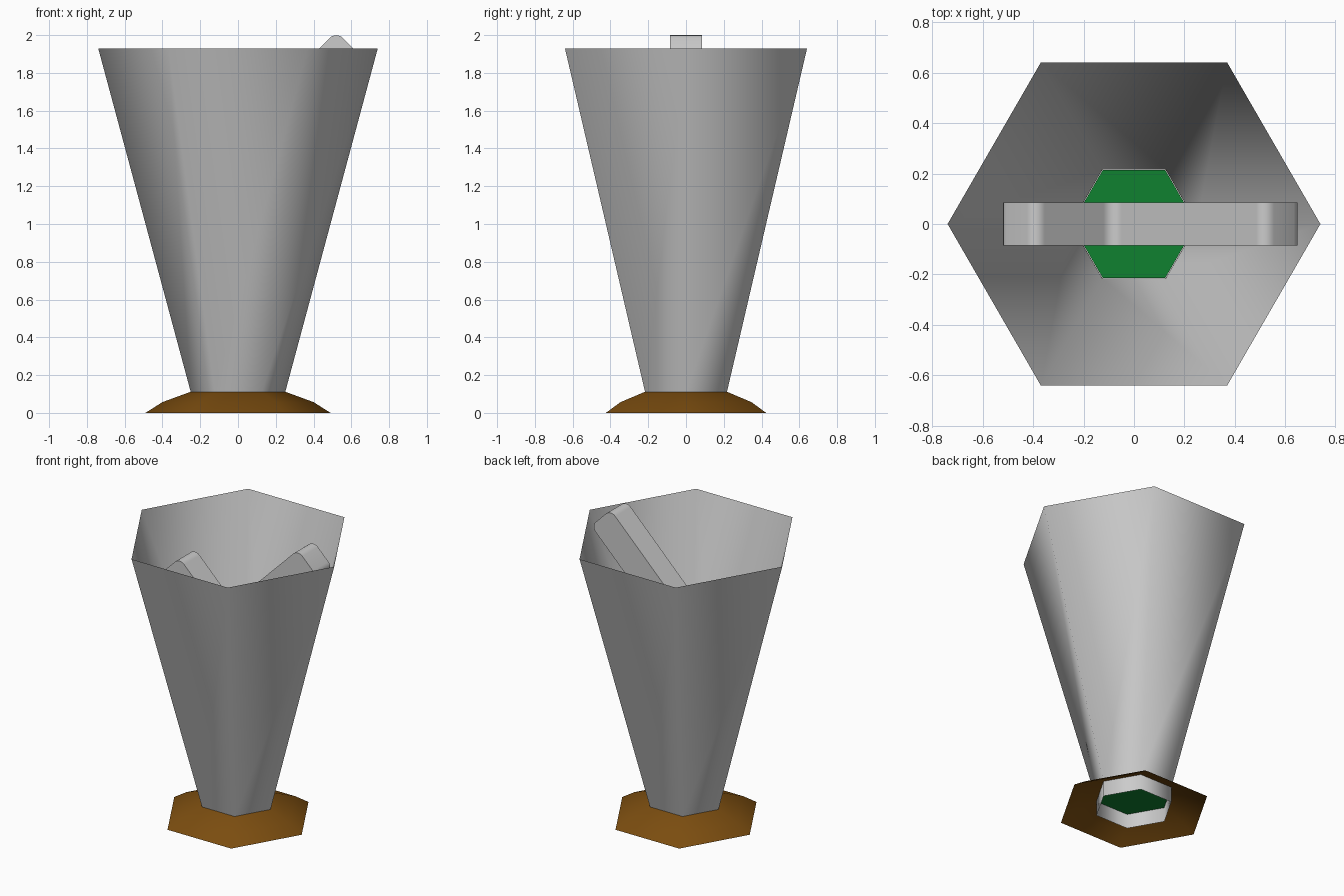
import bpy, bmesh, math
from mathutils import Vector

if "Cube" in bpy.data.objects:
    bpy.data.objects.remove(bpy.data.objects["Cube"])


def finish(name, bm, color=None, angle=None):
    bmesh.ops.recalc_face_normals(bm, faces=bm.faces)
    mesh = bpy.data.meshes.new(name)
    bm.to_mesh(mesh)
    bm.free()
    obj = bpy.data.objects.new(name, mesh)
    bpy.context.collection.objects.link(obj)
    if color:
        mat = bpy.data.materials.new(name + "_color")
        mat.diffuse_color = color
        mat.use_nodes = True
        mat.node_tree.nodes["Principled BSDF"].inputs["Base Color"].default_value = mat.diffuse_color
        mesh.materials.append(mat)
    bpy.ops.object.select_all(action='DESELECT')
    obj.select_set(True)
    bpy.context.view_layer.objects.active = obj
    if angle:
        bpy.ops.object.shade_smooth_by_angle(angle=math.radians(angle))
    return obj


def hex_ring(bm, r, z):
    return [bm.verts.new((r * math.cos(i * math.pi / 3), r * math.sin(i * math.pi / 3), z))
            for i in range(6)]


def hex_shell(name, profile, color=None, angle=75):
    """Open six-sided shell through (radius, height) points."""
    bm = bmesh.new()
    rings = [hex_ring(bm, r, z) for r, z in profile]
    for a, b in zip(rings, rings[1:]):
        for i in range(6):
            j = (i + 1) % 6
            bm.faces.new((a[i], a[j], b[j], b[i]))
    return finish(name, bm, color, angle)


def rounded(corners, r, steps=6):
    """Round the right-angled corners of a polygon."""
    pts = []
    for i, c in enumerate(corners):
        p = Vector(c)
        a = (Vector(corners[(i + 1) % len(corners)]) - p).normalized()
        b = (Vector(corners[i - 1]) - p).normalized()
        center = p + r * (a + b)
        for k in range(steps + 1):
            t = k / steps * math.pi / 2
            pts.append(center - r * (a * math.cos(t) + b * math.sin(t)))
    return pts


# Tapered cup and the short sleeve below it
hex_shell("cup", [(0.25, 0.11), (0.74, 1.93)])
hex_shell("sleeve", [(0.25, 0.005), (0.25, 0.11)])

# Hollow flared foot
hex_shell("foot", [(0.49, 0.0), (0.40, 0.057), (0.25, 0.112)], (0.20, 0.075, 0.005, 1))

# Green floor
bm = bmesh.new()
bm.faces.new(hex_ring(bm, 0.248, 0.105))
finish("floor", bm, (0.005, 0.22, 0.03, 1))

# Tick-shaped bar inside the cup, extruded along y
corners = [(0.52, 2.02), (0.67, 1.87), (-0.085, 1.115),
           (-0.54, 1.57), (-0.39, 1.72), (-0.085, 1.415)]
bm = bmesh.new()
face = bm.faces.new([bm.verts.new((p.x, -0.085, p.y)) for p in rounded(corners, 0.05)])
ext = bmesh.ops.extrude_face_region(bm, geom=[face], use_keep_orig=True)
bmesh.ops.translate(bm, vec=(0, 0.17, 0),
                    verts=[v for v in ext["geom"] if isinstance(v, bmesh.types.BMVert)])
finish("tick_bar", bm, None, 40)
